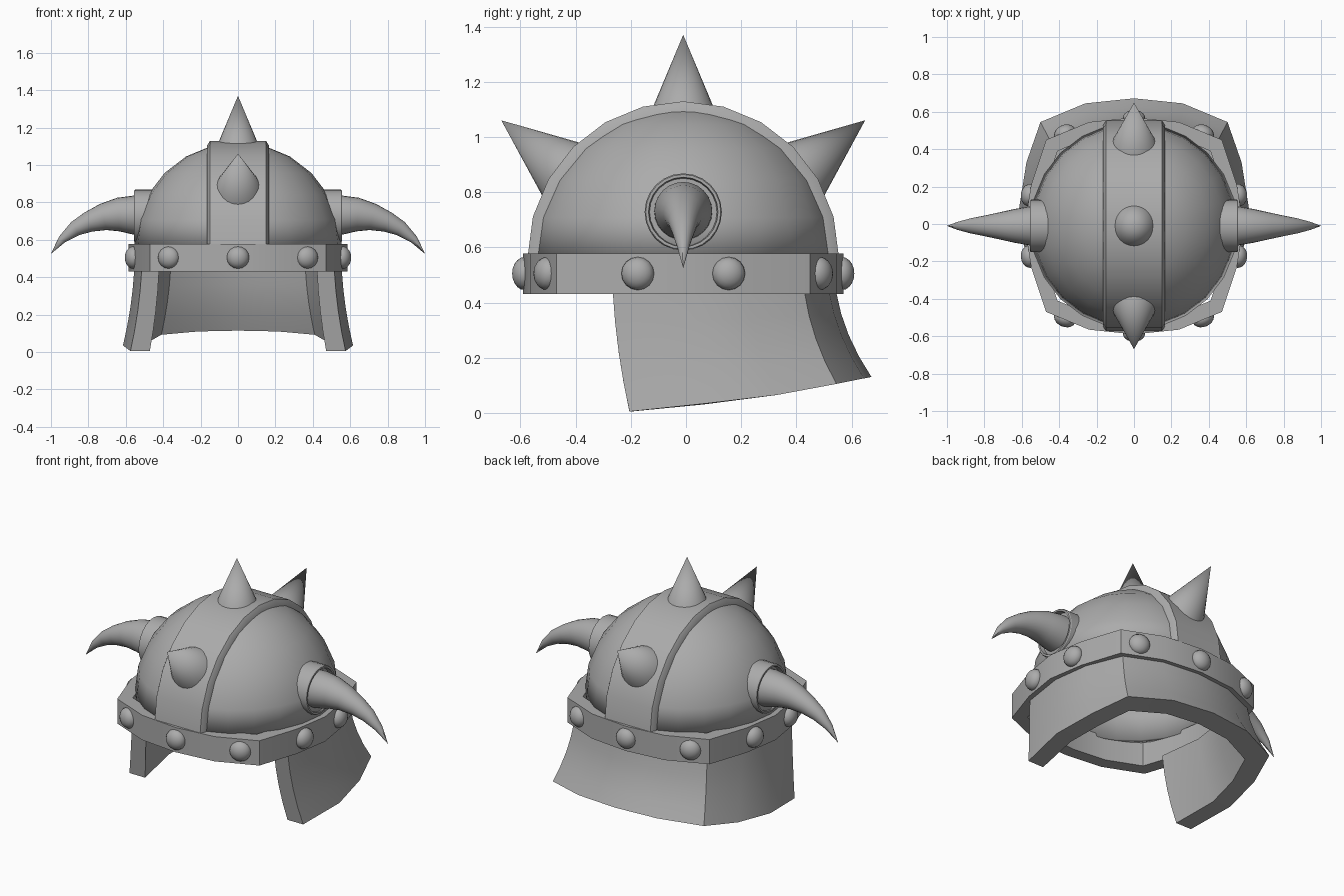
import bpy, bmesh
from math import sin, cos, pi, radians
from mathutils import Vector, Matrix

cube = bpy.data.objects.get("Cube")
if cube:
    bpy.data.objects.remove(cube)

GREY = (0.41, 0.41, 0.41, 1)
metal = bpy.data.materials.new("grey_metal")
metal.use_nodes = True
metal.diffuse_color = GREY
metal.node_tree.nodes["Principled BSDF"].inputs["Base Color"].default_value = GREY

CY, CZ = -0.01, 0.565   # dome centre
SEGS = 24


def loft(name, rings, loop=False, caps=True, sharp=32):
    """Skin equal-length closed rings, either end to end or as a loop."""
    bm = bmesh.new()
    rows = [[bm.verts.new(p) for p in ring] for ring in rings]
    n = len(rows[0])
    pairs = list(zip(rows, rows[1:])) + ([(rows[-1], rows[0])] if loop else [])
    for a, b in pairs:
        for i in range(n):
            j = (i + 1) % n
            bm.faces.new((a[i], a[j], b[j], b[i]))
    if caps and not loop:
        bm.faces.new(rows[0])
        bm.faces.new(rows[-1])
    bmesh.ops.remove_doubles(bm, verts=bm.verts, dist=0.0004)
    bmesh.ops.recalc_face_normals(bm, faces=bm.faces)
    mesh = bpy.data.meshes.new(name)
    bm.to_mesh(mesh)
    bm.free()
    mesh.shade_smooth()
    mesh.set_sharp_from_angle(angle=radians(sharp))
    mesh.materials.append(metal)
    obj = bpy.data.objects.new(name, mesh)
    bpy.context.collection.objects.link(obj)
    return obj


def lathe(name, profile, origin, axis, caps=True, segs=SEGS):
    """Turn (radius, height) points about an axis through origin."""
    turn = Vector(axis).to_track_quat('Z', 'Y').to_matrix().to_4x4()
    place = Matrix.Translation(origin) @ turn
    rings = [[place @ Vector((max(r, 1e-4) * cos(2 * pi * i / segs),
                              max(r, 1e-4) * sin(2 * pi * i / segs), h))
              for i in range(segs)] for r, h in profile]
    return loft(name, rings, caps=caps)


# Hollow dome
R = 0.555
quarter = [i * pi / 12 for i in range(7)]
dome = lathe("dome", [(R * cos(a), R * sin(a)) for a in quarter],
             (0, CY, CZ), (0, 0, 1), caps=False)
shell = dome.modifiers.new("thickness", 'SOLIDIFY')
shell.thickness = 0.04
shell.offset = -1

# Raised strip running front to back over the dome
section = [(-0.168, 0.51), (-0.165, 0.54), (-0.15, 0.564),
           (0.15, 0.564), (0.165, 0.54), (0.168, 0.51)]
loft("centre_strip", [[(x, CY - r * cos(i * pi / 12), CZ + r * sin(i * pi / 12))
                       for x, r in section] for i in range(13)])

# Squared brow band
corner = [(0, 0.58), (0.24, 0.555), (0.47, 0.46), (0.55, 0.22), (0.585, 0)]
half = corner + [(x, -y) for x, y in corner[-2::-1]]
plan = half + [(-x, y) for x, y in half[-2:0:-1]]
loft("brow_band", [[(x, CY + y, 0.43), (x, CY + y, 0.578),
                    (x * 0.87, CY + y * 0.87, 0.578),
                    (x * 0.87, CY + y * 0.87, 0.43)] for x, y in plan], loop=True)

# Flared neck guard, open at the front
top = [(0.515, -0.265), (0.555, 0), (0.525, 0.22),
       (0.44, 0.43), (0.23, 0.52), (0, 0.545)]
bottom = [(0.575, -0.205, 0.005), (0.615, 0.08, 0.035), (0.575, 0.33, 0.065),
          (0.50, 0.545, 0.105), (0.26, 0.645, 0.125), (0, 0.672, 0.13)]
stations = []
for (tx, ty), (bx, by, bz) in zip(top, bottom):
    outer, inner = [], []
    for k in range(5):
        t = k / 4
        flare = t - 0.6 * t * (1 - t)
        x, y = tx + (bx - tx) * flare, ty + (by - ty) * flare
        z = 0.435 + (bz - 0.435) * t
        outer.append((x, y, z))
        inner.append((x * 0.82, y * 0.82 if y > 0 else y, z - 0.12 * bz * t))
    stations.append(outer + inner[::-1])
mirrored = [[(-x, y, z) for x, y, z in ring] for ring in stations[-2::-1]]
loft("neck_guard", stations + mirrored)

# Domed studs round the band
stud = [(0.06 * cos(a), 0.045 * sin(a)) for a in [i * pi / 10 for i in range(-2, 6)]]
spots = [(0, 0.575, 0, 1), (0.37, 0.495, 0.4, 0.92), (0.56, 0.165, 0.99, 0.14)]
for x, y, nx, ny in spots:
    for sx in ((1, -1) if x else (1,)):
        for sy in (1, -1):
            lathe("stud", stud, (sx * x, CY + sy * y, 0.505),
                  (sx * nx, sy * ny, 0), segs=16)

# Spikes on the strip
lathe("top_spike", [(0.115, -0.024), (0, 0.25)], (0, CY, 1.12), (0, 0, 1))
for name, s in (("front_spike", -1), ("back_spike", 1)):
    lathe(name, [(0.127, -0.03), (0, 0.272)],
          (0, CY + s * 0.447, 0.89), (0, s * 0.212, 0.17))

# Side horns in round sockets
spine = [(0.45, 0.725, 0.108), (0.56, 0.733, 0.104), (0.64, 0.735, 0.09),
         (0.72, 0.722, 0.072), (0.80, 0.695, 0.055), (0.87, 0.66, 0.041),
         (0.94, 0.603, 0.022), (1.0, 0.525, 0.0003)]
for side, s in (("left", 1), ("right", -1)):
    lathe(side + "_horn_socket",
          [(0.14, 0.42), (0.14, 0.55), (0.136, 0.556), (0.126, 0.556),
           (0.122, 0.53), (0.05, 0.53)], (0, CY, 0.728), (s, 0, 0))
    rings = []
    for k, (x, z, r) in enumerate(spine):
        a, b = spine[max(k - 1, 0)], spine[min(k + 1, len(spine) - 1)]
        d = Vector((b[0] - a[0], b[1] - a[1])).normalized()
        rings.append([(s * (x - d.y * r * cos(q)), CY + r * sin(q),
                       z + d.x * r * cos(q))
                      for q in [2 * pi * i / SEGS for i in range(SEGS)]])
    loft(side + "_horn", rings, sharp=50)
